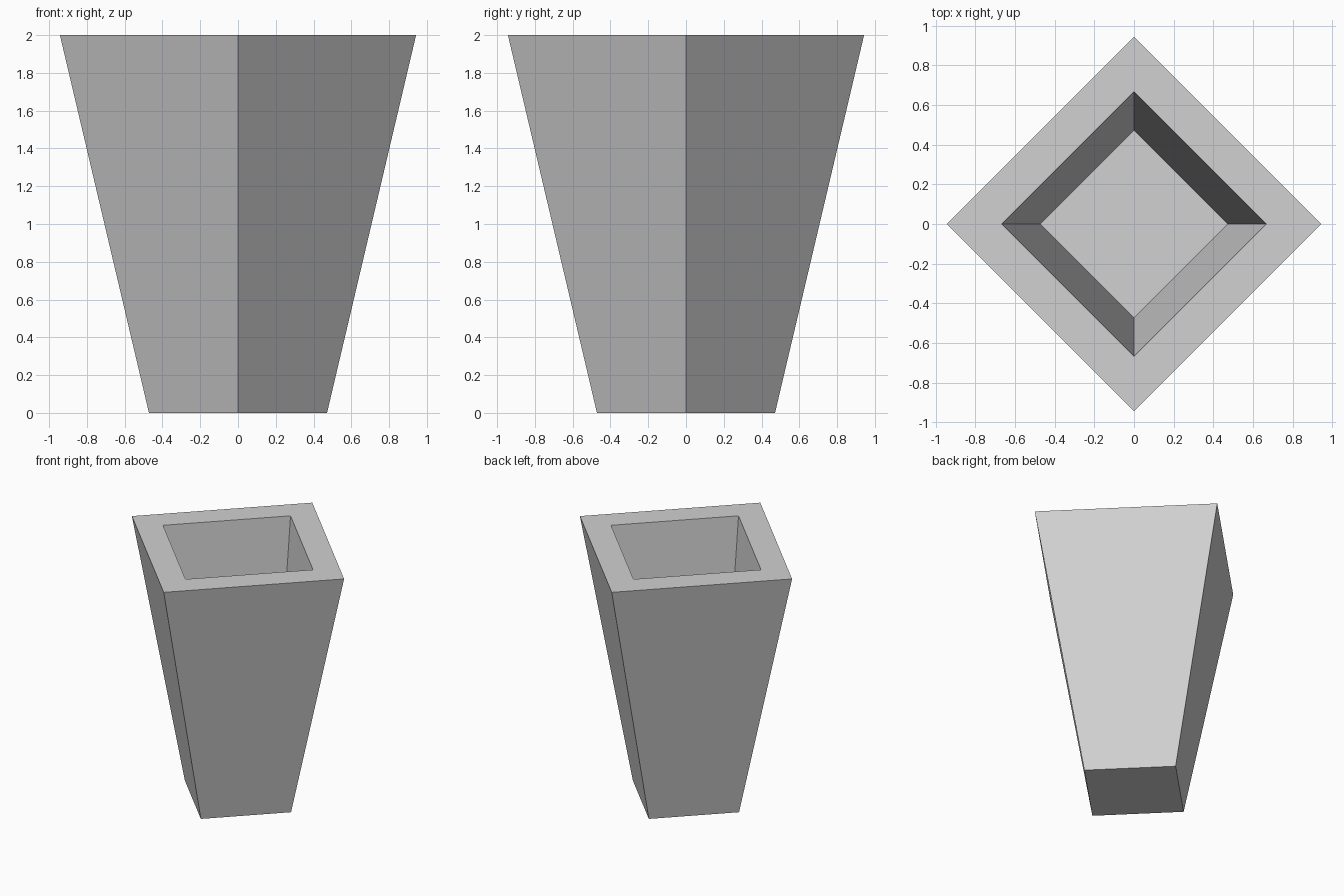
import bpy, bmesh, math

if "Cube" in bpy.data.objects:
    bpy.data.objects.remove(bpy.data.objects["Cube"])

# Single plain grey
grey = bpy.data.materials.new("light grey")
grey.diffuse_color = (0.64, 0.64, 0.64, 1)
grey.use_nodes = True
grey.node_tree.nodes["Principled BSDF"].inputs["Base Color"].default_value = grey.diffuse_color

# Square rings (corner radius, height): outer foot, outer rim, inner rim, cavity floor
RINGS = [(0.4714, 0.0), (0.9428, 2.0), (0.6667, 2.0), (0.4714, 0.2)]

bm = bmesh.new()
loops = []
for r, z in RINGS:
    loops.append([bm.verts.new((r * math.cos(i * math.pi / 2),
                                r * math.sin(i * math.pi / 2), z))
                  for i in range(4)])

# Outer walls, flat rim and inner walls
for a, b in zip(loops, loops[1:]):
    for i in range(4):
        j = (i + 1) % 4
        bm.faces.new((a[i], a[j], b[j], b[i]))

# Underside and cavity floor
bm.faces.new(loops[0][::-1])
bm.faces.new(loops[-1])
bmesh.ops.recalc_face_normals(bm, faces=bm.faces[:])

mesh = bpy.data.meshes.new("planter")
bm.to_mesh(mesh)
bm.free()
mesh.materials.append(grey)
planter = bpy.data.objects.new("planter", mesh)
bpy.context.collection.objects.link(planter)
